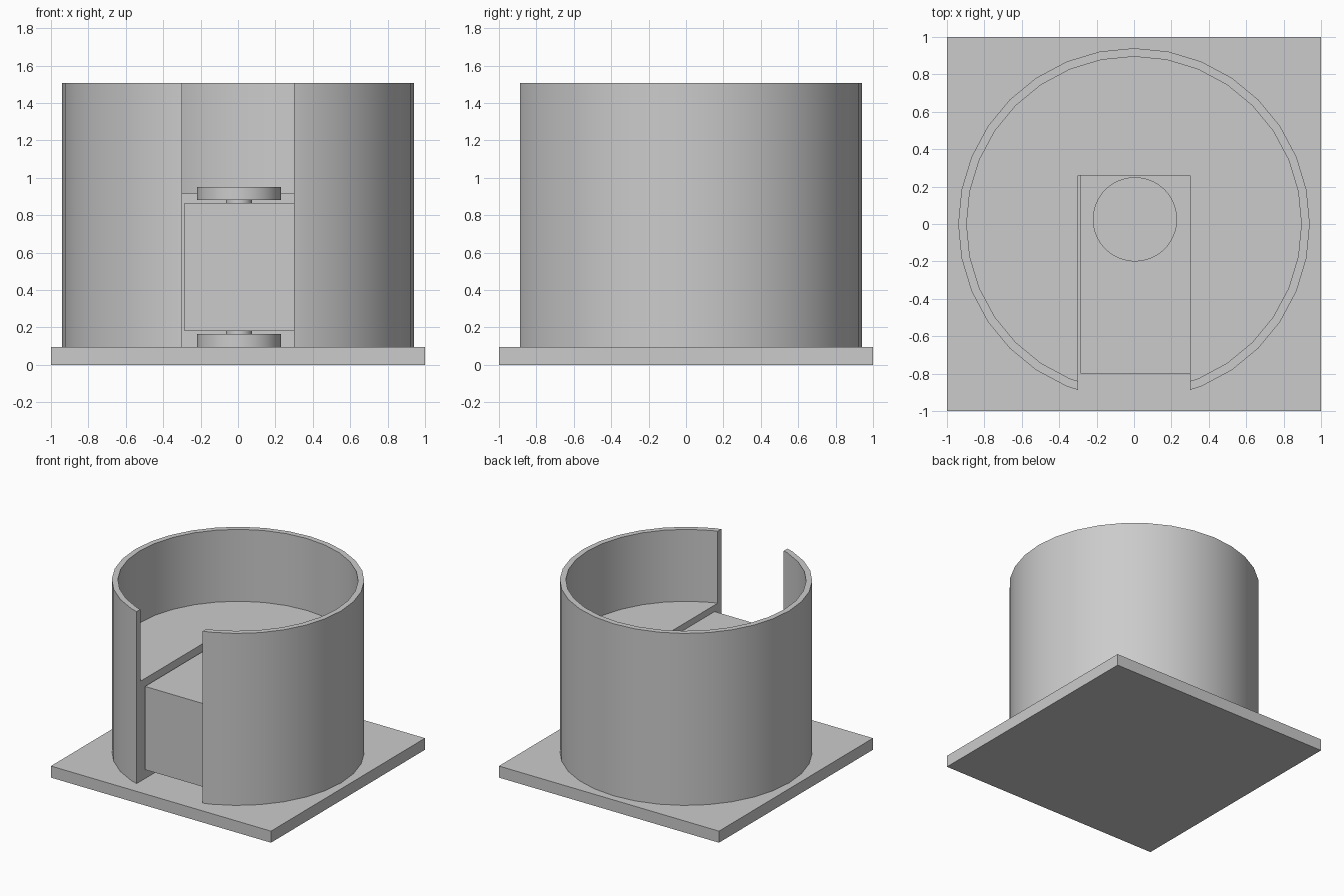
import bpy
import bmesh
import math
from mathutils import Matrix

if "Cube" in bpy.data.objects:
    bpy.data.objects.remove(bpy.data.objects["Cube"], do_unlink=True)

# Single plain grey for every part
GREY = (0.6, 0.6, 0.6, 1)
grey = bpy.data.materials.new("plain grey")
grey.use_nodes = True
grey.diffuse_color = GREY
grey.node_tree.nodes["Principled BSDF"].inputs["Base Color"].default_value = GREY


def finish(name, bm):
    bmesh.ops.recalc_face_normals(bm, faces=bm.faces)
    mesh = bpy.data.meshes.new(name)
    bm.to_mesh(mesh)
    bm.free()
    mesh.materials.append(grey)
    obj = bpy.data.objects.new(name, mesh)
    bpy.context.collection.objects.link(obj)
    return obj


def activate(obj):
    bpy.ops.object.select_all(action="DESELECT")
    obj.select_set(True)
    bpy.context.view_layer.objects.active = obj


def smooth(obj):
    activate(obj)
    bpy.ops.object.shade_smooth_by_angle(angle=math.radians(30))


def box(name, low, high):
    bm = bmesh.new()
    size = [b - a for a, b in zip(low, high)]
    mid = [(a + b) / 2 for a, b in zip(low, high)]
    bmesh.ops.create_cube(bm, size=1, matrix=Matrix.Translation(mid) @ Matrix.Diagonal((*size, 1)))
    return finish(name, bm)


def cylinder(name, x, y, radius, z0, z1, segments=64):
    bm = bmesh.new()
    bmesh.ops.create_cone(bm, cap_ends=True, segments=segments, radius1=radius, radius2=radius,
                          depth=z1 - z0, matrix=Matrix.Translation((x, y, (z0 + z1) / 2)))
    obj = finish(name, bm)
    smooth(obj)
    return obj


def cut(target, cutter):
    cutter.hide_render = True
    mod = target.modifiers.new("cut", "BOOLEAN")
    mod.operation = "DIFFERENCE"
    mod.solver = "EXACT"
    mod.object = cutter
    activate(target)
    bpy.ops.object.modifier_apply(modifier=mod.name)
    bpy.data.objects.remove(cutter, do_unlink=True)


BASE_TOP, FLOOR, RIM = 0.095, 0.917, 1.508
SLOT, SLOT_BACK = 0.30, 0.26

# Square base plate
box("base_plate", (-1, -1, 0), (1, 1, BASE_TOP))

# Round housing: raised floor inside a thin wall, slotted at the front
housing = cylinder("round_housing", 0, 0, 0.94, BASE_TOP, RIM, 32)
cut(housing, cylinder("bowl_cutter", 0, 0, 0.895, FLOOR, 2, 32))
cut(housing, box("slot_cutter", (-SLOT, -1.2, 0), (SLOT, SLOT_BACK, 2.2)))
smooth(housing)

# Block held inside the slot
BLOCK_BOTTOM, BLOCK_TOP = 0.18, 0.864
box("slot_block", (-0.285, -0.80, BLOCK_BOTTOM), (SLOT, SLOT_BACK, BLOCK_TOP))

# Wheels above and below the block, each on a short shaft
CX, CY = 0.005, 0.025
for side, z0, z1 in (("upper", 0.88, 0.95), ("lower", BASE_TOP, 0.166)):
    cylinder(side + "_wheel", CX, CY, 0.225, z0, z1)
cylinder("upper_shaft", CX, CY, 0.07, BLOCK_TOP, 0.88)
cylinder("lower_shaft", CX, CY, 0.07, 0.166, BLOCK_BOTTOM)
